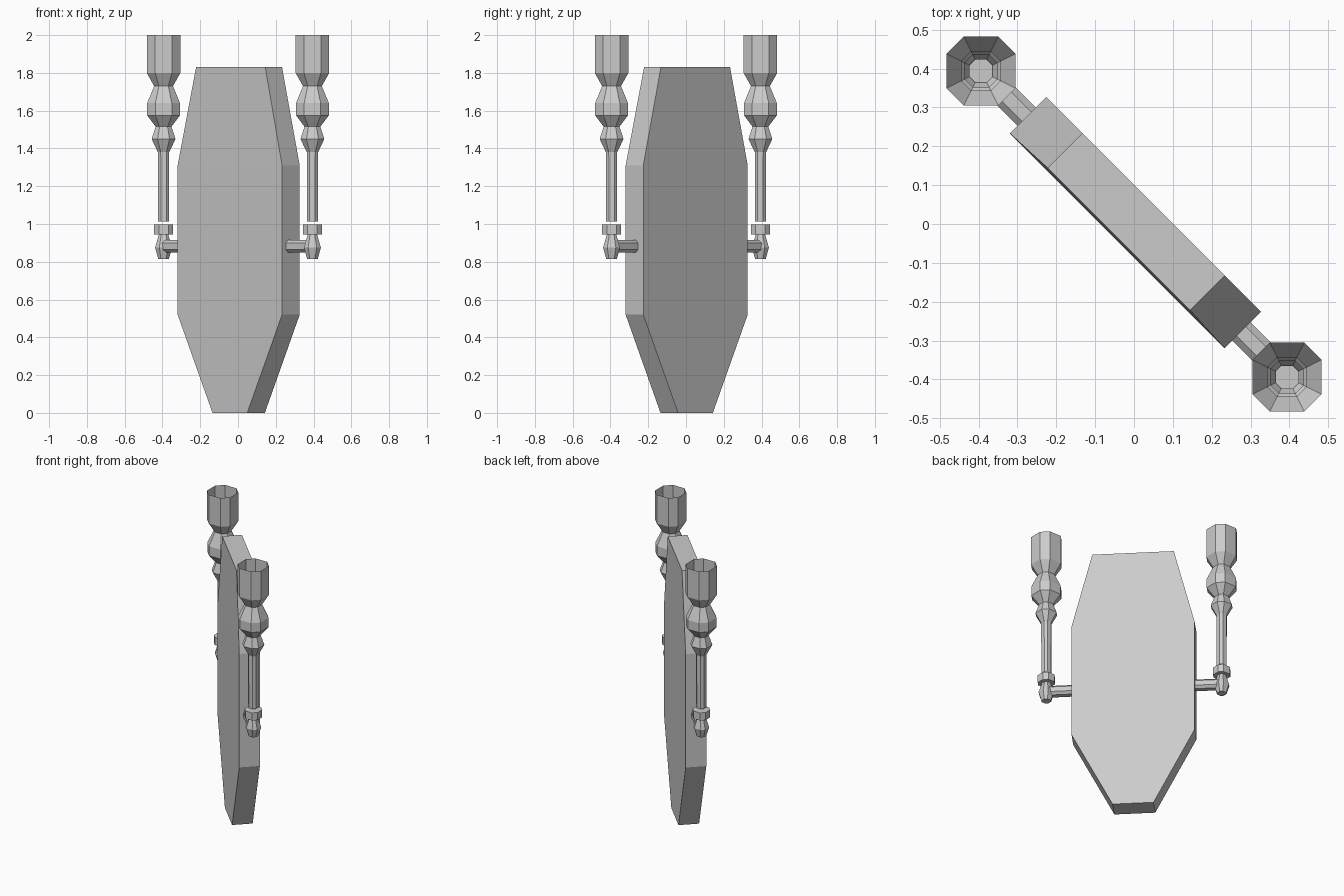
import bpy, bmesh, math
from mathutils import Matrix, Vector

cube = bpy.data.objects.get("Cube")
if cube:
    bpy.data.objects.remove(cube, do_unlink=True)

grey = bpy.data.materials.new("stone grey")
grey.use_nodes = True
COLOUR = (0.6, 0.6, 0.6, 1)
grey.diffuse_color = COLOUR
grey.node_tree.nodes["Principled BSDF"].inputs["Base Color"].default_value = COLOUR

# Eight-sided cross-section with long flats along the axes
OCTAGON = [(1, -.5), (1, .5), (.5, 1), (-.5, 1), (-1, .5), (-1, -.5), (-.5, -1), (.5, -1)]


def loft(name, rings, matrix, capped=True):
    """Skin a list of point rings, optionally closing both ends."""
    bm = bmesh.new()
    loops = [[bm.verts.new(p) for p in ring] for ring in rings]
    for a, b in zip(loops, loops[1:]):
        for i in range(len(a)):
            j = (i + 1) % len(a)
            bm.faces.new((a[i], a[j], b[j], b[i]))
    if capped:
        bm.faces.new(loops[0][::-1])
        bm.faces.new(loops[-1])
    mesh = bpy.data.meshes.new(name)
    bm.to_mesh(mesh)
    bm.free()
    mesh.materials.append(grey)
    obj = bpy.data.objects.new(name, mesh)
    obj.matrix_world = matrix
    bpy.context.collection.objects.link(obj)
    return obj


def turned(name, profile, matrix, capped=True):
    """Eight-sided turned part from (height, half width) pairs, bottom first."""
    rings = [[(x * r, y * r, z) for x, y in OCTAGON] for z, r in profile]
    return loft(name, rings, matrix, capped)


# The whole piece stands diagonally
diagonal = Matrix.Rotation(math.radians(-45), 4, 'Z')

# Coffin-shaped slab: height, half width, front depth
FRONT, BACK = -.061, .071
slab = [(0, .13, FRONT), (.52, .391, FRONT), (1.31, .391, FRONT), (1.83, .259, -.055)]
loft("coffin_slab",
     [[(-w, f, z), (w, f, z), (w, BACK, z), (-w, BACK, z)] for z, w, f in slab],
     diagonal)

# Torch on a bracket at each side
torch = [(1.013, .029), (1.38, .03), (1.45, .063), (1.515, .042), (1.575, .087),
         (1.64, .087), (1.73, .05), (1.8, .089), (2, .089)]
collar = [(.944, .05), (.997, .05)]
bulb = [(.815, .028), (.875, .045), (.944, .025)]
arm = [(.38, .033), (.555, .033)]
ARM_HEIGHT = .882

for side, s in (("left", 1), ("right", -1)):
    post = Matrix.Translation(Vector((.394 * s, -.394 * s, 0)))
    turned(side + "_torch", torch, post, capped=False)
    turned(side + "_collar", collar, post)
    turned(side + "_bulb", bulb, post)
    sideways = Matrix.Translation((0, 0, ARM_HEIGHT)) @ diagonal @ Matrix.Rotation(s * math.pi / 2, 4, 'Y')
    turned(side + "_arm", arm, sideways)
